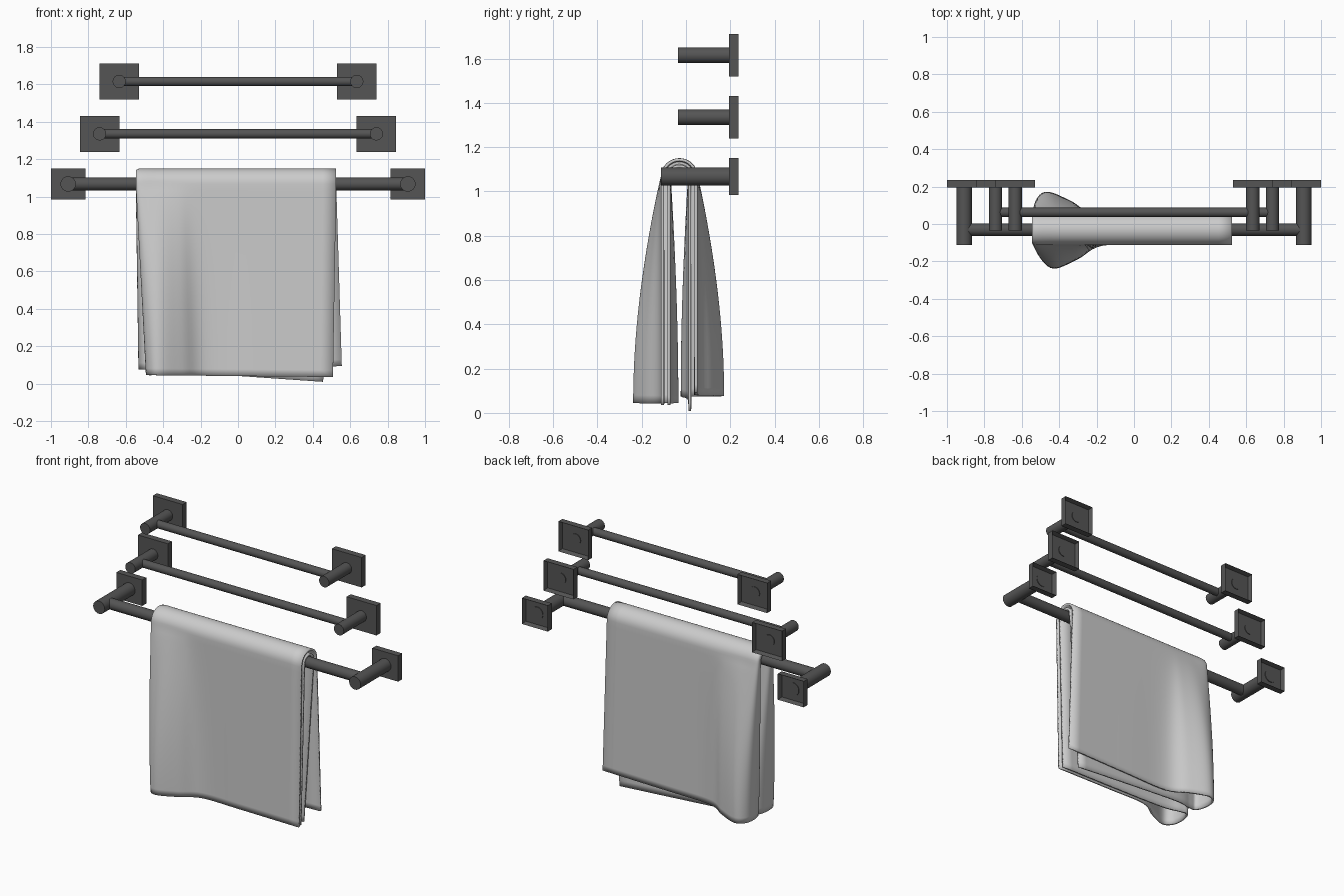
import bpy, bmesh, math
from mathutils import Vector

if "Cube" in bpy.data.objects:
    bpy.data.objects.remove(bpy.data.objects["Cube"])

metal = bpy.data.materials.new("dark_metal")
metal.diffuse_color = (0.09, 0.09, 0.09, 1)
metal.use_nodes = True
metal.node_tree.nodes["Principled BSDF"].inputs["Base Color"].default_value = metal.diffuse_color


def finish(ob, angle=35):
    bpy.ops.object.select_all(action='DESELECT')
    ob.select_set(True)
    bpy.context.view_layer.objects.active = ob
    bpy.ops.object.shade_smooth_by_angle(angle=math.radians(angle))


def mesh_object(name, bm):
    bmesh.ops.recalc_face_normals(bm, faces=bm.faces)
    me = bpy.data.meshes.new(name)
    bm.to_mesh(me)
    bm.free()
    ob = bpy.data.objects.new(name, me)
    bpy.context.collection.objects.link(ob)
    return ob


def rod(name, a, b, r):
    a, b = Vector(a), Vector(b)
    d = b - a
    bpy.ops.mesh.primitive_cylinder_add(vertices=48, radius=r, depth=d.length, location=(a + b) / 2,
                                        rotation=d.to_track_quat('Z', 'Y').to_euler())
    ob = bpy.context.object
    ob.name = name
    ob.data.materials.append(metal)
    finish(ob)


def plate(name, x, z, hx, hz):
    # square wall plate, hollow at the back
    y0, y1 = 0.195, 0.236
    bm = bmesh.new()
    bmesh.ops.create_cube(bm, size=1)
    for v in bm.verts:
        v.co = (x + v.co.x * 2 * hx, (y0 + y1) / 2 + v.co.y * (y1 - y0), z + v.co.z * 2 * hz)
    bm.normal_update()
    back = max(bm.faces, key=lambda f: f.calc_center_median().y)
    bmesh.ops.inset_individual(bm, faces=[back], thickness=0.014, depth=0)
    for v in back.verts:
        v.co.y -= 0.027
    ob = mesh_object(name, bm)
    ob.data.materials.append(metal)


# three rails: name, z, post x, plate half sizes, post radius, post front y, bar y, bar radius, bar end x
RAILS = [("upper", 1.615, 0.635, 0.106, 0.096, 0.035, -0.035, 0.062, 0.025, 0.625),
         ("middle", 1.335, 0.740, 0.106, 0.096, 0.035, -0.035, 0.062, 0.025, 0.725),
         ("lower", 1.067, 0.908, 0.092, 0.083, 0.041, -0.112, -0.030, 0.034, 0.885)]
for name, z, px, hx, hz, pr, py, by, br, ex in RAILS:
    rod(name + "_bar", (-ex, by, z), (ex, by, z), br)
    for side, s in (("left", -1), ("right", 1)):
        rod(f"{name}_{side}_post", (s * px, py, z), (s * px, 0.213, z), pr)
        plate(f"{name}_{side}_plate", s * px if name != "lower" else s * 0.908, z, hx, hz)

# towel: folded in half at the left, then draped over the lower bar
ZC, YC, RO, RI = 1.067, -0.03, 0.076, 0.047
# section (x, offset from bar axis) at the bar and at the hem
TIGHT = [(0.1, RO), (-0.2, RO), (-0.32, RO), (-0.43, RO), (-0.525, RO), (-0.54, 0.0615),
         (-0.525, RI), (-0.43, RI), (-0.3, RI), (0.1, RI)]
LOOSE = [(0.1, RO), (-0.17, RO + 0.004), (-0.30, RO + 0.075), (-0.42, RO + 0.126), (-0.475, RO + 0.09),
         (-0.485, RO + 0.01), (-0.46, RI - 0.03), (-0.41, RI - 0.03), (-0.28, RI - 0.005), (0.1, RI)]


def lerp(a, b, t):
    return a + (b - a) * t


def spline(pts, n):
    # Catmull-Rom curve through the points
    p = [2 * pts[0] - pts[1]] + pts + [2 * pts[-1] - pts[-2]]
    out = []
    for i in range(1, len(p) - 2):
        a, b, c, d = p[i - 1:i + 3]
        for k in range(n):
            t = k / n
            out.append(0.5 * (2 * b + (c - a) * t + (2 * a - 5 * b + 4 * c - d) * t * t
                              + (3 * b - a - 3 * c + d) * t ** 3))
    return out + [pts[-1]]


def section(t, back):
    flare = math.sin(t * math.pi / 2) ** 0.9 if t > 0 else 0
    xo = lerp(0.525, 0.555 if back else 0.508, t)
    xi = lerp(0.525, 0.455 if back else 0.50, t)
    shift = -0.04 * t if back else 0
    mids = []
    for i, (a, b) in enumerate(zip(TIGHT, LOOSE)):
        x = lerp(a[0], b[0], t) + (shift if 1 <= i <= 8 else 0)
        mids.append(Vector((x, lerp(a[1], b[1], flare * (0.95 if back else 1)))))
    return spline([Vector((xo, RO))] + mids + [Vector((xi, RI))], 6)


HANG, ARCH = 28, 16
rows = []
for v in range(2 * HANG + ARCH + 1):
    back = v > HANG + ARCH / 2
    down = max(0, HANG - v, v - HANG - ARCH) / HANG
    ang = math.pi * min(1, max(0, (v - HANG) / ARCH))
    pts = section(down, back)
    row = []
    for p in pts:
        inner = p.y < 0.06
        k = (p.x + 0.5) / 1.0
        if back:
            hem = lerp(0.075, 0.006 if inner else 0.092, k) if k > 0 else 0.075
        else:
            hem = lerp(0.045, 0.035, k)
        z = lerp(ZC, hem, down) + p.y * math.sin(ang) * (down == 0)
        row.append((p.x, YC - p.y * math.cos(ang), z))
    rows.append(row)

bm = bmesh.new()
grid = [[bm.verts.new(c) for c in r] for r in rows]
for r0, r1 in zip(grid, grid[1:]):
    for i in range(len(r0) - 1):
        bm.faces.new((r0[i], r0[i + 1], r1[i + 1], r1[i]))
towel = mesh_object("towel", bm)
thick = towel.modifiers.new("thickness", 'SOLIDIFY')
thick.thickness = 0.013
thick.offset = 0
finish(towel, 50)
